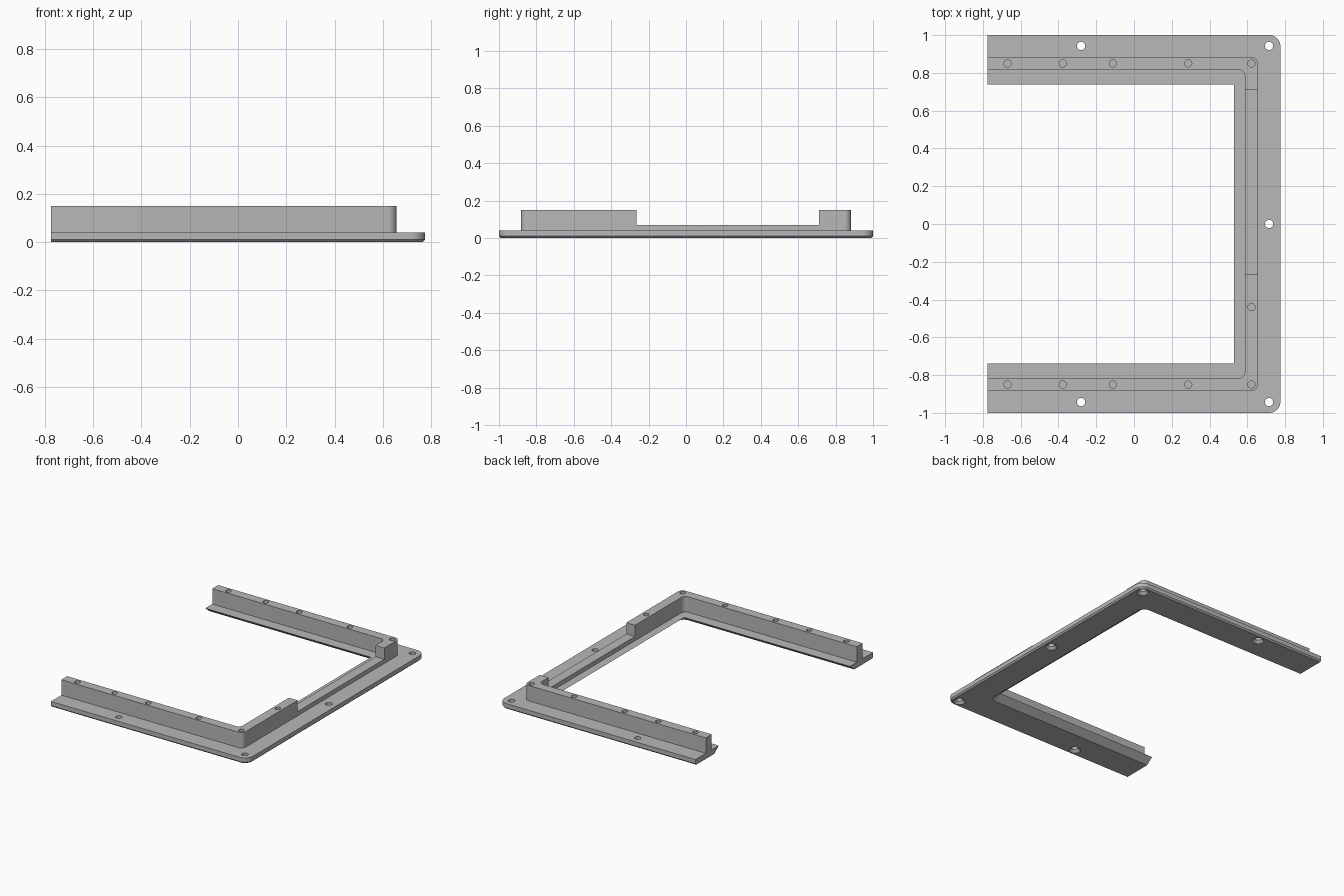
import bpy
import bmesh
from math import sin, cos, pi

cube = bpy.data.objects.get("Cube")
if cube:
    bpy.data.objects.remove(cube, do_unlink=True)

OPEN_END = -0.775   # x of the open side of the frame
ARC = 10            # segments per rounded corner

grey = bpy.data.materials.new("satin_grey")
grey.use_nodes = True
grey.diffuse_color = (0.48, 0.48, 0.48, 1)
grey.node_tree.nodes["Principled BSDF"].inputs["Base Color"].default_value = grey.diffuse_color


def u_path(x, y, r, z):
    """U-shaped line, open towards -x, with rounded corners."""
    pts = [(OPEN_END, -y, z)]
    for side, start in ((-1, -pi / 2), (1, 0)):
        for i in range(ARC + 1):
            a = start + pi / 2 * i / ARC
            pts.append((x - r + r * cos(a), side * (y - r) + r * sin(a), z))
    return pts + [(OPEN_END, y, z)]


def finish(bm, name):
    bmesh.ops.recalc_face_normals(bm, faces=bm.faces)
    mesh = bpy.data.meshes.new(name)
    bm.to_mesh(mesh)
    bm.free()
    mesh.materials.append(grey)
    obj = bpy.data.objects.new(name, mesh)
    bpy.context.collection.objects.link(obj)
    return obj


def u_solid(name, section):
    """Skin a closed cross-section of U paths and cap both ends."""
    bm = bmesh.new()
    rows = [[bm.verts.new(p) for p in u_path(*s)] for s in section]
    for a, b in zip(rows, rows[1:] + rows[:1]):
        for i in range(len(a) - 1):
            bm.faces.new((a[i], a[i + 1], b[i + 1], b[i]))
    for end in (0, -1):
        bm.faces.new([row[end] for row in rows])
    return finish(bm, name)


def turned(bm, x, y, profile, n=24):
    """Closed turned solid from (radius, height) pairs."""
    rings = [[bm.verts.new((x + r * cos(2 * pi * i / n), y + r * sin(2 * pi * i / n), z))
              for i in range(n)] for r, z in profile]
    for a, b in zip(rings, rings[1:]):
        for i in range(n):
            j = (i + 1) % n
            bm.faces.new((a[i], a[j], b[j], b[i]))
    bm.faces.new(rings[0])
    bm.faces.new(rings[-1])


def cut(target, cutter):
    cutter.hide_render = True
    mod = target.modifiers.new("cut", "BOOLEAN")
    mod.operation = "DIFFERENCE"
    mod.solver = "EXACT"
    mod.object = cutter
    bpy.ops.object.select_all(action="DESELECT")
    target.select_set(True)
    bpy.context.view_layer.objects.active = target
    bpy.ops.object.modifier_apply(modifier=mod.name)
    bpy.data.objects.remove(cutter, do_unlink=True)


# Base flange: chamfered outer underside and undercut inner lip
flange = u_solid("base_flange", [
    (0.765, 0.99, 0.05, 0),
    (0.775, 1.0, 0.06, 0.01),
    (0.775, 1.0, 0.06, 0.04),
    (0.53, 0.738, 0.002, 0.04),
    (0.58, 0.788, 0.045, 0),
])

# Upright wall
wall = u_solid("upright_wall", [
    (0.656, 0.883, 0.035, 0.04),
    (0.656, 0.883, 0.035, 0.15),
    (0.587, 0.817, 0.035, 0.15),
    (0.587, 0.817, 0.035, 0.04),
])

# Lowered stretch of the side wall
bm = bmesh.new()
bmesh.ops.create_cube(bm, size=1)
for v in bm.verts:
    v.co = (0.62 + v.co.x * 0.2, 0.2225 + v.co.y * 0.975, 0.17 + v.co.z * 0.2)
cut(wall, finish(bm, "wall_notch_cutter"))

# Blind screw holes along the top of the wall
bm = bmesh.new()
spots = [(x, s * 0.85) for x in (-0.67, -0.377, -0.112, 0.287, 0.622) for s in (-1, 1)]
for x, y in spots + [(0.622, -0.44)]:
    turned(bm, x, y, [(0.019, 0.07), (0.019, 0.2)])
cut(wall, finish(bm, "wall_hole_cutter"))

# Through holes in the flange, countersunk from below
bm = bmesh.new()
for x, y in [(-0.28, -0.943), (-0.28, 0.943), (0.715, -0.943), (0.715, 0.943), (0.715, 0)]:
    turned(bm, x, y, [(0.05, -0.01), (0.022, 0.018), (0.022, 0.1)])
cut(flange, finish(bm, "flange_hole_cutter"))

# Smooth rounded corners and holes, keep hard edges
for obj in (flange, wall):
    bpy.ops.object.select_all(action="DESELECT")
    obj.select_set(True)
    bpy.context.view_layer.objects.active = obj
    bpy.ops.object.shade_smooth_by_angle(angle=pi / 7)
